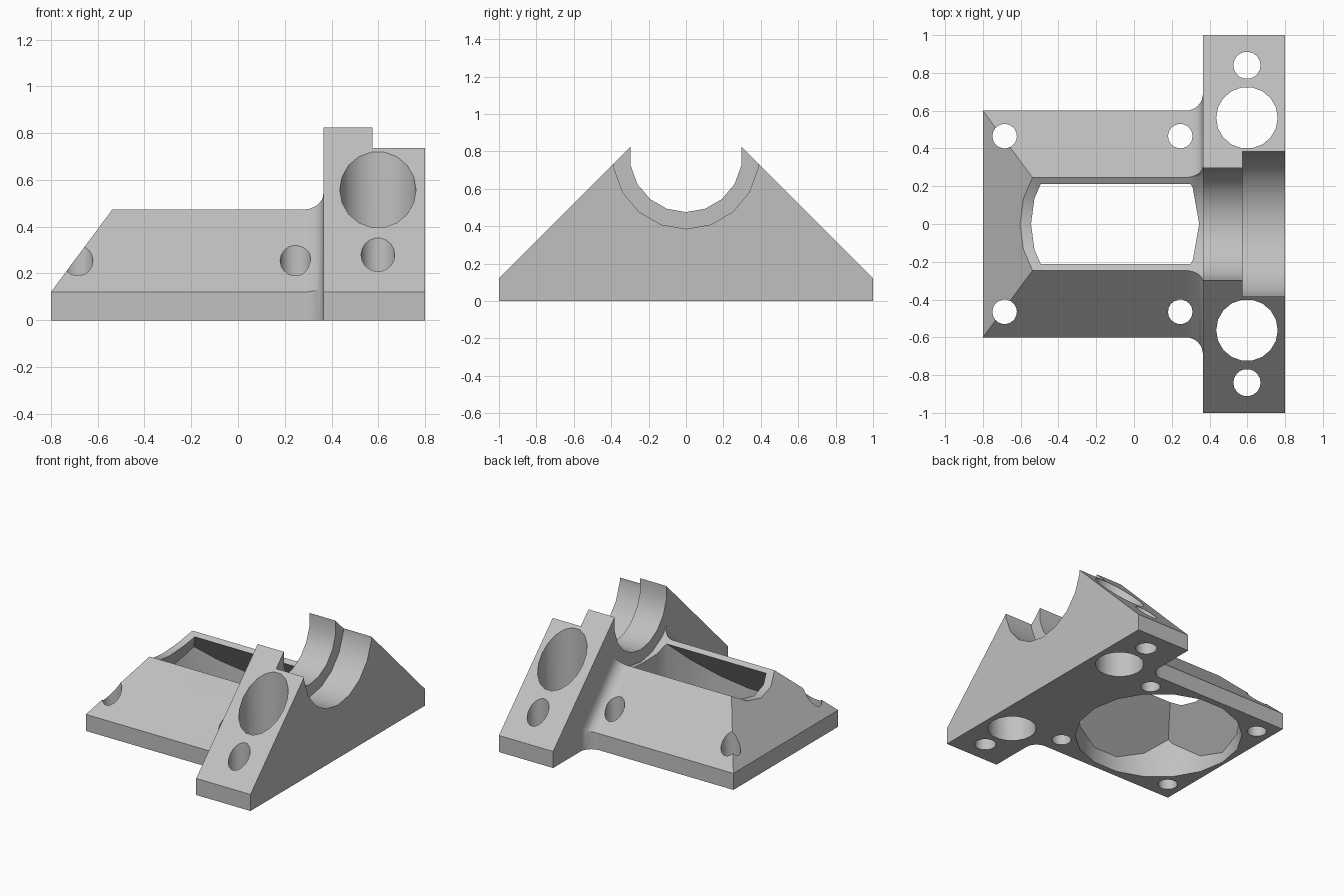
import bpy, bmesh, math
from mathutils import Vector

cube = bpy.data.objects.get("Cube")
if cube:
    bpy.data.objects.remove(cube, do_unlink=True)

SIDES = 18
BORE_Z, BORE_R, LIP_R = 0.775, 0.39, 0.30
PLATE_X0, PLATE_X1 = 0.365, 0.80

grey = bpy.data.materials.new("light grey plastic")
grey.use_nodes = True
grey.diffuse_color = (0.53, 0.53, 0.53, 1)
grey.node_tree.nodes["Principled BSDF"].inputs["Base Color"].default_value = grey.diffuse_color


def loft(name, sections, planes=()):
    """Skin closed sections, then trim with (point, outward normal) planes."""
    bm = bmesh.new()
    rings = [[bm.verts.new(p) for p in s] for s in sections]
    n = len(rings[0])
    for a, b in zip(rings, rings[1:]):
        for i in range(n):
            j = (i + 1) % n
            bm.faces.new((a[i], a[j], b[j], b[i]))
    bm.faces.new(rings[0])
    bm.faces.new(rings[-1])
    for point, normal in planes:
        bmesh.ops.bisect_plane(bm, geom=bm.verts[:] + bm.edges[:] + bm.faces[:], dist=1e-5,
                               plane_co=point, plane_no=Vector(normal).normalized(),
                               clear_outer=True)
        bmesh.ops.holes_fill(bm, edges=[e for e in bm.edges if e.is_boundary], sides=0)
    bmesh.ops.recalc_face_normals(bm, faces=bm.faces)
    mesh = bpy.data.meshes.new(name)
    bm.to_mesh(mesh)
    bm.free()
    mesh.materials.append(grey)
    obj = bpy.data.objects.new(name, mesh)
    bpy.context.collection.objects.link(obj)
    return obj


def circle(r):
    steps = [2 * math.pi * i / SIDES for i in range(SIDES)]
    return [(r * math.cos(a), r * math.sin(a)) for a in steps]


def upright(name, x, y, r, z0, z1, planes=()):
    return loft(name, [[(x + u, y + v, z) for u, v in circle(r)] for z in (z0, z1)], planes)


def bore(name, r, x0, x1):
    return loft(name, [[(x, v, BORE_Z - u) for u, v in circle(r)] for x in (x0, x1)])


def combine(target, tool, operation="DIFFERENCE"):
    """Apply one exact boolean and discard the tool."""
    tool.hide_render = True
    mod = target.modifiers.new("bool", "BOOLEAN")
    mod.operation, mod.solver, mod.object = operation, "EXACT", tool
    deps = bpy.context.evaluated_depsgraph_get()
    deps.update()
    mesh = bpy.data.meshes.new_from_object(target.evaluated_get(deps))
    target.modifiers.clear()
    target.data = mesh
    bpy.data.objects.remove(tool, do_unlink=True)


# Roof-shaped body, flaring into the cross plate through a fillet
def body_section(x, d):
    w, peak = 0.6 + d, 0.72 + d * math.sqrt(2)
    eave = peak - w
    return [(x, -w, 0), (x, -w, eave), (x, 0, peak), (x, w, eave), (x, w, 0)]


FILLET = 0.09
sections = [body_section(-0.8, 0)]
for i in range(9):
    a = i / 8 * math.pi / 2
    sections.append(body_section(PLATE_X0 - FILLET + FILLET * math.sin(a),
                                 FILLET * (1 - math.cos(a))))
sections.append(body_section(0.45, FILLET))
hip = (-1.346, 0, 1)
bracket = loft("bracket", sections, [((-0.8, 0, 0.12), hip)])

# Channel along the top and the round hollow under the roof
combine(bracket, bore("body_channel", BORE_R, -1, 0.6))
hollow = upright("hollow", -0.215, 0, 0.56, -0.1, 0.6,
                 [((0, 0, 0.665), (0, 1, 1)), ((0, 0, 0.665), (0, -1, 1)),
                  ((-0.545, 0, 0.385), hip)])
combine(bracket, hollow)

# Cross plate with a stepped half bore
outline = [(-1, 0), (-1, 0.12), (-0.22, 0.9), (0.22, 0.9), (1, 0.12), (1, 0)]
plate = loft("cross_plate", [[(x, y, z) for y, z in outline] for x in (PLATE_X0, PLATE_X1)])
combine(plate, bore("lip_bore", LIP_R, 0.2, 1))
combine(plate, bore("seat_bore", BORE_R, 0.575, 1))
combine(bracket, plate, "UNION")

# Vertical screw holes and rod holes on both sides
for x, y, r in ((-0.685, 0.465, 0.065), (0.245, 0.465, 0.065),
                (0.598, 0.562, 0.163), (0.598, 0.84, 0.072)):
    for side in (-1, 1):
        combine(bracket, upright("hole", x, side * y, r, -0.1, 1.2))

# Smooth the round walls, keep edges crisp
bpy.ops.object.select_all(action="DESELECT")
bracket.select_set(True)
bpy.context.view_layer.objects.active = bracket
bpy.ops.object.shade_smooth_by_angle(angle=math.radians(25))
